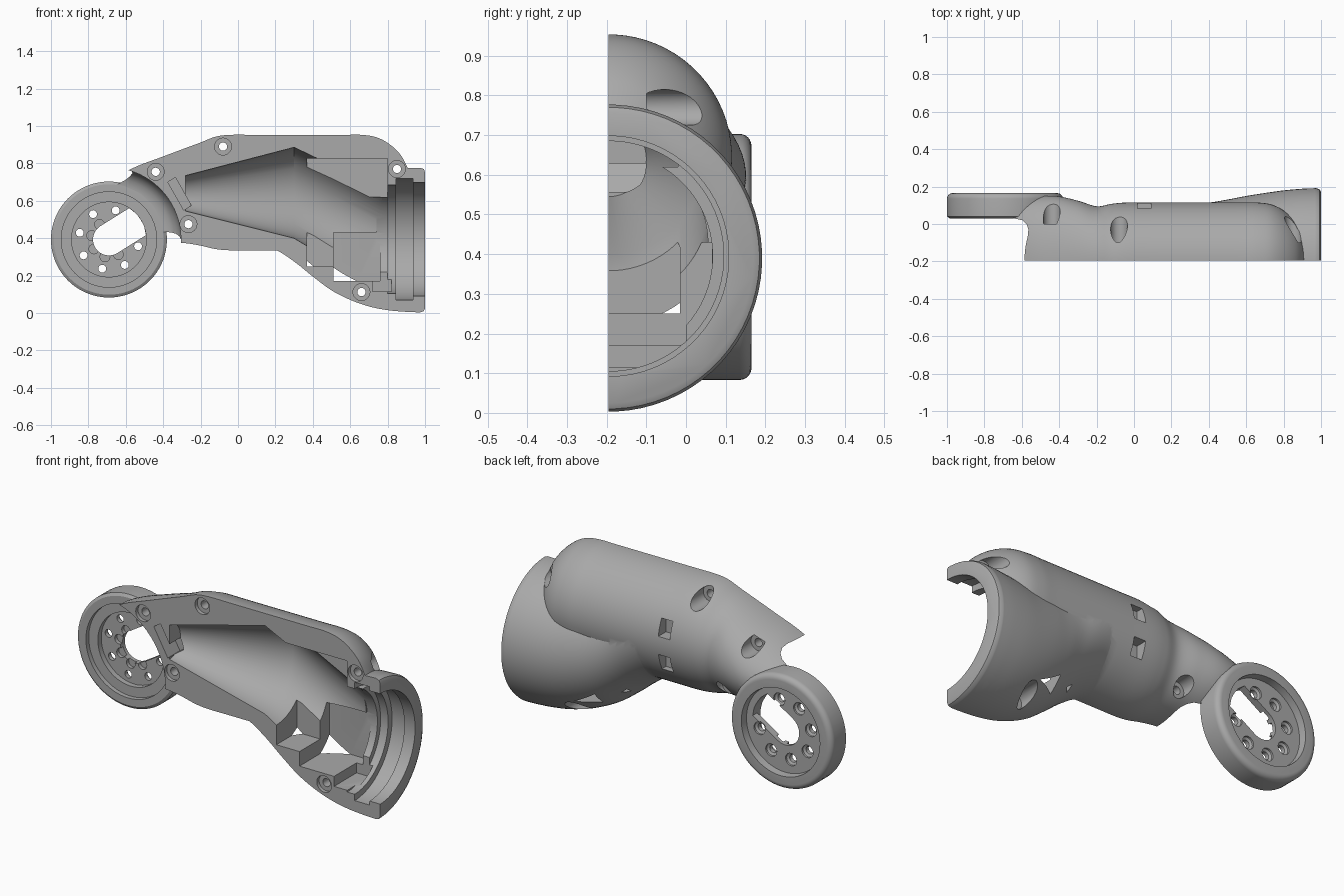
import bpy, bmesh, math
from math import sin, cos, pi, radians
from mathutils import Vector, Matrix

if "Cube" in bpy.data.objects:
    bpy.data.objects.remove(bpy.data.objects["Cube"])

FRONT = -0.195           # split plane of the shell
EX, EZ = -0.69, 0.393    # elbow joint centre
WZ = 0.39                # wrist axis height

grey = bpy.data.materials.new("plain_grey")
grey.use_nodes = True
grey.diffuse_color = (0.4, 0.4, 0.4, 1)
grey.node_tree.nodes["Principled BSDF"].inputs["Base Color"].default_value = (0.4, 0.4, 0.4, 1)


def rings_object(name, rings):
    """Skin a closed solid through equal-length point rings."""
    bm = bmesh.new()
    rows = [[bm.verts.new(p) for p in ring] for ring in rings]
    for a, b in zip(rows, rows[1:]):
        for i in range(len(a)):
            j = (i + 1) % len(a)
            bm.faces.new((a[i], a[j], b[j], b[i]))
    bm.faces.new(rows[0])
    bm.faces.new(rows[-1])
    bmesh.ops.recalc_face_normals(bm, faces=bm.faces)
    mesh = bpy.data.meshes.new(name)
    bm.to_mesh(mesh)
    bm.free()
    mesh.materials.append(grey)
    ob = bpy.data.objects.new(name, mesh)
    bpy.context.collection.objects.link(ob)
    return ob


def smooth_path(keys, steps=6):
    """Catmull-Rom interpolation of section tuples."""
    k = [Vector(v) for v in keys]
    k = [k[0]] + k + [k[-1]]
    out = []
    for a, b, c, d in zip(k, k[1:], k[2:], k[3:]):
        for s in range(steps):
            t = s / steps
            out.append(0.5 * (2 * b + (c - a) * t + (2 * a - 5 * b + 4 * c - d) * t * t
                              + (3 * b - a - 3 * c + d) * t ** 3))
    return out + [k[-1]]


def tube(name, sections, n=72):
    """Loft ellipses along x from (x, centre z, z radius, y radius)."""
    return rings_object(name, [[(x, FRONT + ry * cos(2 * pi * (i + .5) / n),
                                 z + rz * sin(2 * pi * (i + .5) / n)) for i in range(n)]
                               for x, z, rz, ry in sections])


def turned(name, profile, x=EX, z=EZ, n=72):
    """Solid of revolution about a y-parallel axis from (radius, y)."""
    return rings_object(name, [[(x + r * cos(2 * pi * i / n), y, z + r * sin(2 * pi * i / n))
                                for i in range(n)] for r, y in profile])


def plate(name, outline, y0, y1):
    return rings_object(name, [[(x, y, z) for x, z in outline] for y in (y0, y1)])


def box(name, x0, x1, y0, y1, z0, z1):
    return plate(name, [(x0, z0), (x1, z0), (x1, z1), (x0, z1)], y0, y1)


def combine(target, tool, op="DIFFERENCE"):
    mod = target.modifiers.new("join", "BOOLEAN")
    mod.operation, mod.solver, mod.object = op, "EXACT", tool
    bpy.context.view_layer.objects.active = target
    bpy.ops.object.modifier_apply(modifier=mod.name)
    bpy.data.objects.remove(tool)


# Forearm tube: (x, low z, high z, back y), closing in a dome near the wrist
outline = [(-.66, .43, .725, .12), (-.54, .385, .785, .145), (-.42, .375, .83, .15),
           (-.3, .375, .875, .125), (-.2, .36, .912, .095), (-.12, .342, .943, .108),
           (-.04, .335, .953, .115), (.1, .335, .953, .115), (.35, .335, .953, .115),
           (.56, .335, .953, .115), (.66, .335, .953, .115), (.74, .342, .94, .103),
           (.81, .37, .903, .065), (.87, .42, .845, .005), (.91, .5, .77, -.07)]
arm = tube("forearm_shell", smooth_path(
    [(x, (a + b) / 2, (b - a) / 2, y - FRONT) for x, a, b, y in outline]))

# Flared wrist sleeve with rounded lip
flare = [(.1, .645, .295), (.2, .643, .306), (.3, .583, .308), (.4, .505, .31), (.5, .447, .326),
         (.6, .415, .345), (.7, .396, .361), (.8, WZ, .375), (.9, WZ, .384), (.975, WZ, .387)]
sleeve = smooth_path([(x, z, r, r) for x, z, r in flare])
sleeve += [(.993, WZ, .38, .38), (1, WZ, .365, .365)]
combine(arm, tube("sleeve", sleeve), "UNION")

# Clearance around the elbow, flaring into the joint disc
combine(arm, turned("clearance", [(.385, -1), (.385, -.07), (.378, -.03), (.36, .0),
                                  (.335, .02), (.3, .03)]))

# Hollow interior
combine(arm, tube("hollow", [(-.28, .64, .095, .095), (.3, .643, .243, .243),
                             (.5, .535, .255, .255), (.77, .41, .25, .25)]))
bore = [(.74, .262), (.8, .262), (.8, .29), (.845, .29), (.845, .325), (.935, .325),
        (.935, .303), (1.1, .303)]
combine(arm, tube("wrist_bore", [(x, WZ + .005, r, r) for x, r in bore]))
pockets = [(.37, .8, -.02, .62, .825), (.51, .76, .065, .17, .43), (.72, .82, .0, .115, .3)]
for x0, x1, y1, z0, z1 in pockets:
    combine(arm, box("pocket", x0, x1, -.5, y1, z0, z1))
combine(arm, plate("wedge_pocket", [(.37, .25), (.53, .25), (.53, .36), (.37, .43)], -.5, -.015))
combine(arm, plate("cable_passage", [(-.375, .7), (-.335, .725), (-.25, .575), (-.29, .55)],
                   -.5, -.09))
combine(arm, box("split", -2, 2, -2, FRONT, -1, 2))

# Elbow disc with rounded back rim
disc = [(.295, .03), (.31, .04), (.31, .135)]
disc += [(.28 + .03 * cos(a), .135 + .03 * sin(a)) for a in (radians(d) for d in range(15, 91, 15))]
combine(arm, turned("disc", disc), "UNION")
for profile in ([(.255, -.3), (.255, .055)], [(.2, -.3), (.2, .085)],
                [(.235, .125), (.25, .3)]):
    combine(arm, turned("seat", profile))

# Slotted hub opening
tilt = radians(32)
slot = [(.085 * cos(a), .085 * sin(a)) for a in (pi / 2 + pi * i / 24 for i in range(25))]
slot += [(.18, -.085), (.197, -.04), (.2, 0), (.197, .04), (.18, .085)]
slot = [(EX + u * cos(tilt) - v * sin(tilt), EZ + u * sin(tilt) + v * cos(tilt)) for u, v in slot]
combine(arm, plate("slot", slot, -.1, .4))

# Ring of countersunk bolt holes and shallow hub scallops
for i in range(1, 8):
    a = tilt + i * pi / 4
    x, z = EX + .16 * cos(a), EZ + .16 * sin(a)
    combine(arm, turned("bolt", [(.021, 0), (.021, .108), (.034, .115), (.034, .2)], x, z, 24))
    if 1 < i < 7:
        combine(arm, turned("scallop", [(.026, 0), (.026, .105)],
                            EX + .095 * cos(a), EZ + .095 * sin(a), 24))

# Assembly screws: through hole, front spigot recess, counterbore from the back
screws = [(-.08, .89, -.1), (-.44, .755, .0), (-.265, .475, .0), (.85, .77, -.1), (.66, .112, -.1)]
for x, z, seat in screws:
    combine(arm, turned("screw", [(.045, -.3), (.045, FRONT + .02), (.022, FRONT + .02),
                                  (.022, seat), (.045, seat), (.045, .4)], x, z, 32))

# Tie-strap windows on the back
for z in (.545, .735):
    combine(arm, box("window", .02, .09, .045, .3, z - .045, z + .045))

# Shading
bpy.ops.object.select_all(action="DESELECT")
arm.select_set(True)
bpy.context.view_layer.objects.active = arm
bpy.ops.object.shade_smooth_by_angle(angle=radians(28))
